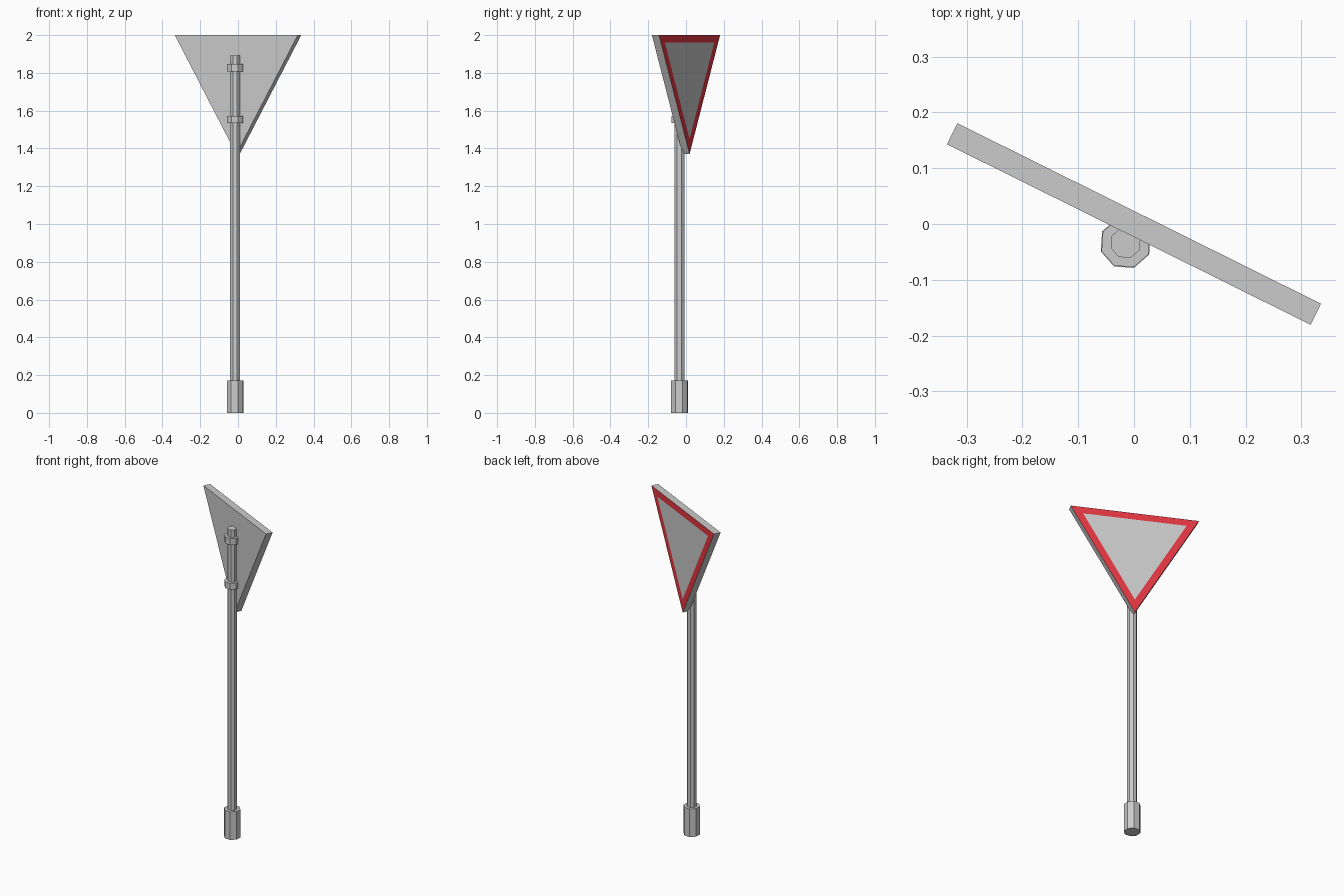
import bpy, bmesh, math

if "Cube" in bpy.data.objects:
    bpy.data.objects.remove(bpy.data.objects["Cube"])

TURN = math.radians(-26.4)      # the sign is turned about the vertical axis
POLE_X, POLE_Y = -0.015, -0.034


def octagon_post(name, radius, z0, z1):
    bpy.ops.mesh.primitive_cylinder_add(
        vertices=8, radius=radius, depth=z1 - z0,
        location=(POLE_X, POLE_Y, (z0 + z1) / 2), rotation=(0, 0, TURN))
    ob = bpy.context.object
    ob.name = name
    return ob


# Post, ground sleeve and the two clamps behind the sign
octagon_post("pole", 0.028, 0.02, 1.893)
octagon_post("base_sleeve", 0.047, 0.0, 0.172)
octagon_post("lower_clamp", 0.0455, 1.535, 1.573)
octagon_post("upper_clamp", 0.0455, 1.807, 1.847)

# Triangular plate, point down, extruded to its thickness
W, T = 0.727, 0.042
H = W * math.sqrt(3) / 2
bm = bmesh.new()
back = bm.faces.new([bm.verts.new((x, -T / 2, z)) for x, z in
                     ((-W / 2, 2.0), (0, 2.0 - H), (W / 2, 2.0))])
ext = bmesh.ops.extrude_face_region(bm, geom=[back], use_keep_orig=True)
for v in (g for g in ext["geom"] if isinstance(g, bmesh.types.BMVert)):
    v.co.y = T / 2
bmesh.ops.recalc_face_normals(bm, faces=bm.faces)

# Red border on the sign face
bm.normal_update()
face = max(bm.faces, key=lambda f: f.calc_center_median().y)
border = bmesh.ops.inset_region(bm, faces=[face], thickness=0.04, use_even_offset=True)
for f in border["faces"]:
    f.material_index = 1

mesh = bpy.data.meshes.new("sign_plate")
bm.to_mesh(mesh)
bm.free()
red = bpy.data.materials.new("red_border")
red.diffuse_color = (0.8, 0.04, 0.055, 1)
red.use_nodes = True
red.node_tree.nodes["Principled BSDF"].inputs["Base Color"].default_value = red.diffuse_color
mesh.materials.append(None)
mesh.materials.append(red)
plate = bpy.data.objects.new("sign_plate", mesh)
plate.rotation_euler.z = TURN
bpy.context.collection.objects.link(plate)
